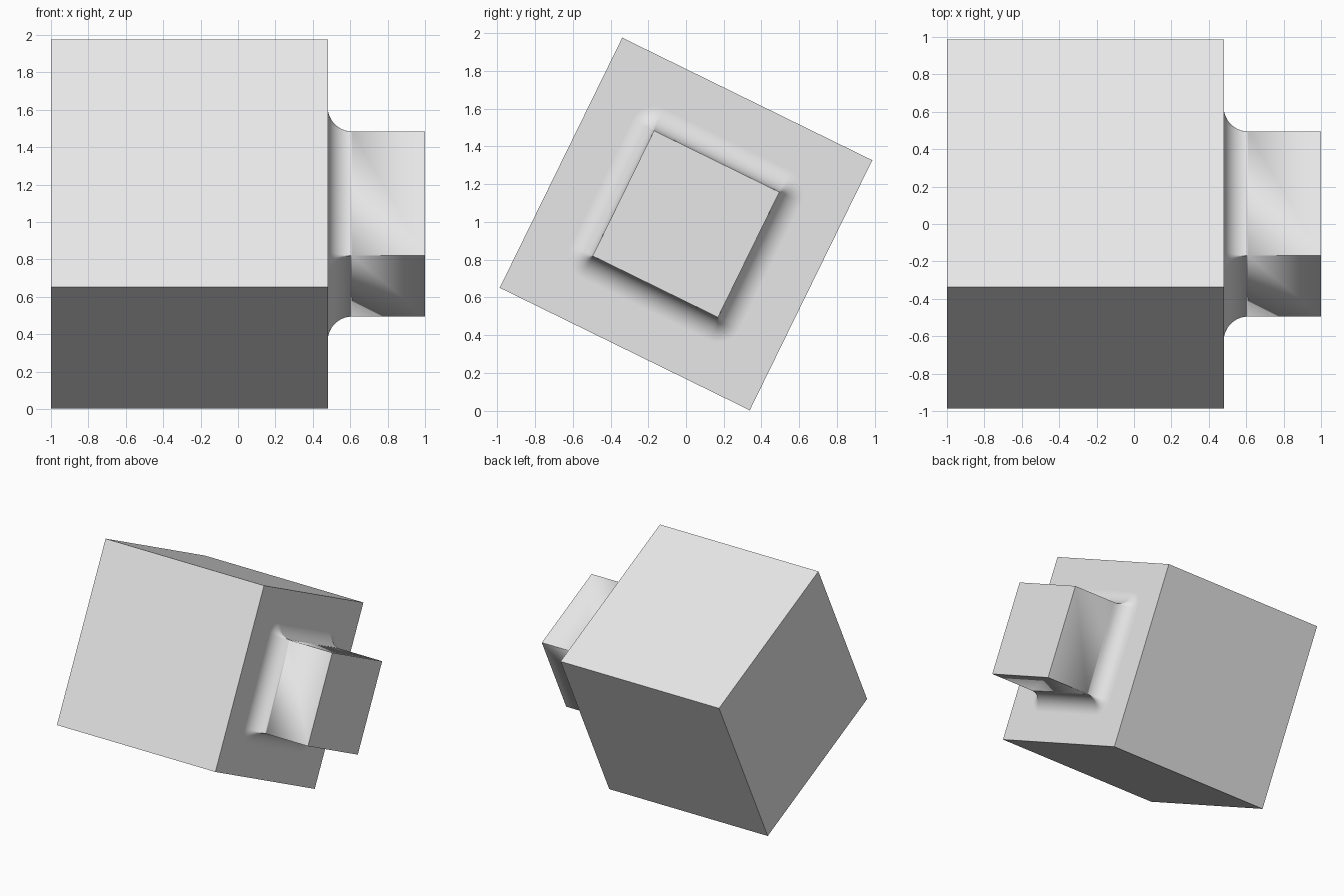
import bpy, bmesh, math
from mathutils import Matrix

cube = bpy.data.objects.get("Cube")
if cube:
    bpy.data.objects.remove(cube, do_unlink=True)

TILT = math.radians(-26.1)   # roll about the x axis
BODY, BOSS = 0.738, 0.37     # half widths of the two square sections
FACE, FILLET = 0.48, 0.13    # x of the body's end face, fillet radius
ARC, STEPS = 10, 16          # corner and fillet segments

grey = bpy.data.materials.new("light grey")
grey.use_nodes = True
color = (0.8, 0.8, 0.8, 1)
grey.diffuse_color = color
grey.node_tree.nodes["Principled BSDF"].inputs["Base Color"].default_value = color

bm = bmesh.new()


def ring(x, half, radius=0.0):
    """Square of the given half width, grown outwards by radius with round corners."""
    verts = []
    for q, (sy, sz) in enumerate([(1, 1), (-1, 1), (-1, -1), (1, -1)]):
        for i in range(ARC + 1):
            a = (q + i / ARC) * math.pi / 2
            verts.append(bm.verts.new((x, sy * half + radius * math.cos(a),
                                       sz * half + radius * math.sin(a))))
    return verts


# Body, fillet and boss as one chain of sections along x
rings = [ring(-1, BODY), ring(FACE, BODY)]
for i in range(STEPS + 1):
    a = i / STEPS * math.pi / 2
    rings.append(ring(FACE + FILLET * (1 - math.cos(a)), BOSS, FILLET * (1 - math.sin(a))))
rings.append(ring(1, BOSS))

for a, b in zip(rings, rings[1:]):
    n = len(a)
    for i in range(n):
        j = (i + 1) % n
        bm.faces.new((a[i], a[j], b[j], b[i]))

# End caps, then collapse the sharp corners
bm.faces.new(rings[0][::-1])
bm.faces.new(rings[-1])
bmesh.ops.remove_doubles(bm, verts=bm.verts[:], dist=1e-5)
bmesh.ops.recalc_face_normals(bm, faces=bm.faces[:])

# Roll the solid and lift it onto the ground
bmesh.ops.transform(bm, verts=bm.verts[:],
                    matrix=Matrix.Translation((0, 0, 0.989)) @ Matrix.Rotation(TILT, 4, 'X'))

mesh = bpy.data.meshes.new("block_with_boss")
bm.to_mesh(mesh)
bm.free()
mesh.materials.append(grey)
block = bpy.data.objects.new("block_with_boss", mesh)
bpy.context.collection.objects.link(block)

# Smooth fillet, crisp block edges
bpy.ops.object.select_all(action='DESELECT')
block.select_set(True)
bpy.context.view_layer.objects.active = block
bpy.ops.object.shade_smooth_by_angle(angle=math.radians(30))
weighted = block.modifiers.new("flat_faces", 'WEIGHTED_NORMAL')
weighted.keep_sharp = True
